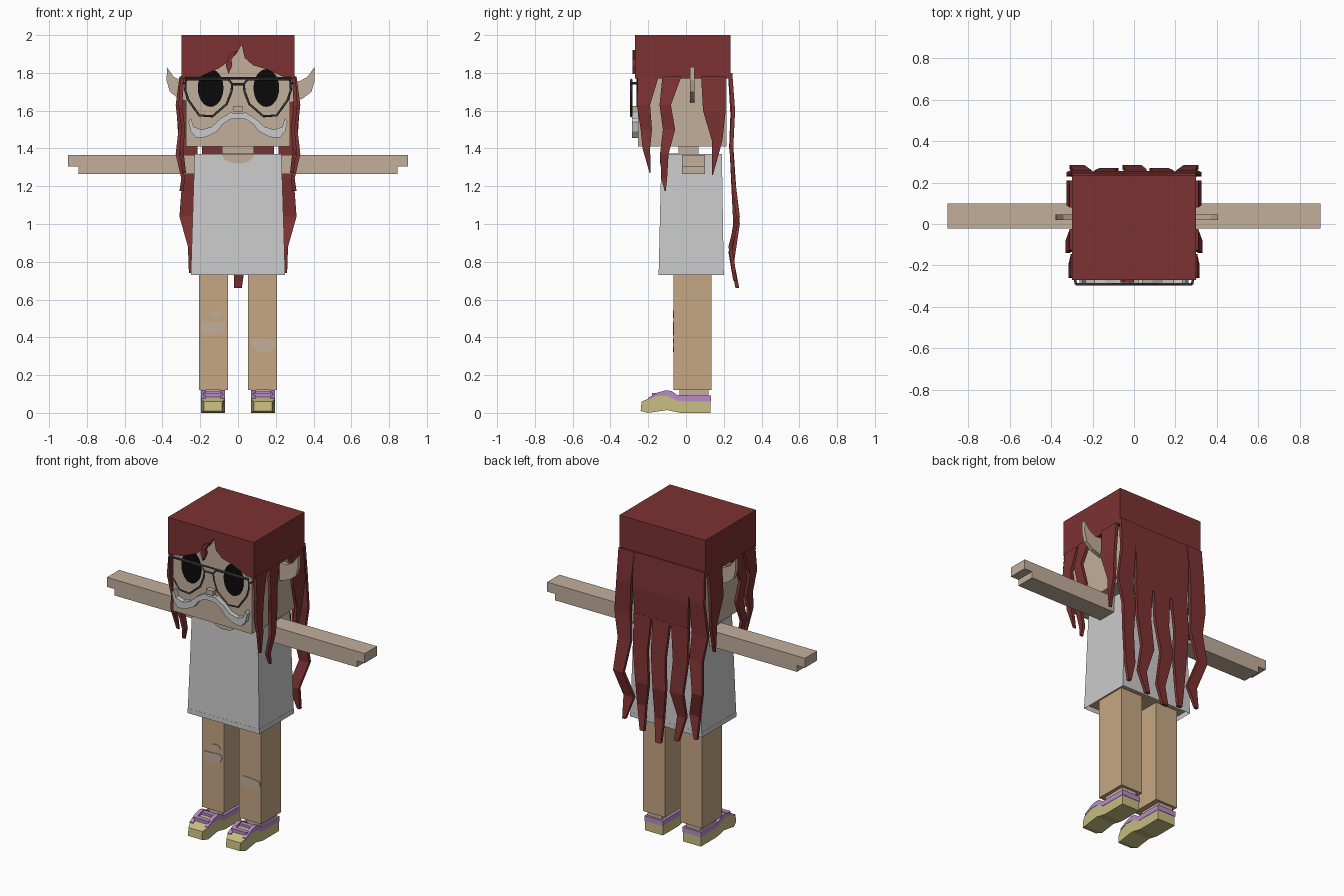
import bpy, bmesh, math
from mathutils import Vector

cube = bpy.data.objects.get("Cube")
if cube:
    bpy.data.objects.remove(cube, do_unlink=True)


def material(name, r, g, b):
    m = bpy.data.materials.new(name)
    m.use_nodes = True
    m.diffuse_color = (r, g, b, 1)
    bsdf = next(n for n in m.node_tree.nodes if n.type == 'BSDF_PRINCIPLED')
    bsdf.inputs["Base Color"].default_value = (r, g, b, 1)
    bsdf.inputs["Roughness"].default_value = 0.9
    return m


HAIR = material("dark red hair", .205, .032, .032)
SKIN = material("beige skin", .54, .43, .33)
TAN = material("tan trousers", .565, .39, .23)
GREY = material("light grey cloth", .6, .6, .6)
BLACK = material("black eyes", .003, .003, .003)
FRAME = material("dark grey frame", .06, .06, .07)
PURPLE = material("lilac trim", .48, .26, .58)
YELLOW = material("pale yellow shoe", .58, .51, .22)


def finish(name, bm, *mats):
    bmesh.ops.recalc_face_normals(bm, faces=bm.faces)
    me = bpy.data.meshes.new(name)
    bm.to_mesh(me)
    bm.free()
    for m in mats:
        me.materials.append(m)
    ob = bpy.data.objects.new(name, me)
    bpy.context.collection.objects.link(ob)
    return ob


def loft(name, rings, mat):
    """Skin a list of matching point loops and cap both ends."""
    bm = bmesh.new()
    loops = [[bm.verts.new(p) for p in ring] for ring in rings]
    n = len(loops[0])
    for a, b in zip(loops, loops[1:]):
        for i in range(n):
            j = (i + 1) % n
            bm.faces.new((a[i], a[j], b[j], b[i]))
    bm.faces.new(loops[0])
    bm.faces.new(loops[-1])
    return finish(name, bm, mat)


def prism(name, pts, axis, lo, hi, mat):
    """Extrude an outline: (y, z) points along x, or (x, z) points along y."""
    def place(p, d):
        return (d, p[0], p[1]) if axis == 'x' else (p[0], d, p[1])
    return loft(name, [[place(p, d) for p in pts] for d in (lo, hi)], mat)


def box(name, x, y, z, mat):
    return prism(name, [(x[0], z[0]), (x[1], z[0]), (x[1], z[1]), (x[0], z[1])],
                 'y', y[0], y[1], mat)


def strand(name, path, mat, side=None, thick=.02):
    """Tapered ribbon; path rows are (along, z, width, offset)."""
    rings = []
    for u, z, w, d in path:
        h = max(w, .006) / 2
        sec = [(u - h, d), (u + h, d), (u + h, d + thick), (u - h, d + thick)]
        rings.append([(side * b, a, z) if side else (a, b, z) for a, b in sec])
    return loft(name, rings, mat)


def mirrored(pts, s):
    return [(s * p[0],) + tuple(p[1:]) for p in pts]


def ellipse(cx, cz, rx, rz, start=0, sweep=2 * math.pi, n=24):
    return [(cx + rx * math.cos(start + sweep * i / n), cz + rz * math.sin(start + sweep * i / n))
            for i in range(n + (sweep < 6))]


# Head, eyes, nose and neck
box("head", (-.275, .275), (-.255, .215), (1.41, 1.98), SKIN)
box("neck", (-.085, .085), (-.04, .065), (1.3, 1.43), SKIN)
box("nose", (-.025, .025), (-.285, -.25), (1.595, 1.625), SKIN)
for x, label in ((-.145, "right"), (.15, "left")):
    prism(label + "_eye", ellipse(x, 1.72, .068, .1), 'y', -.261, -.254, BLACK)

# Pointed ears
ear = [(.255, 1.64), (.33, 1.665), (.375, 1.7), (.392, 1.76), (.39, 1.83), (.355, 1.78), (.31, 1.755), (.255, 1.76)]
for s, label in ((1, "left"), (-1, "right")):
    prism(label + "_ear", [(s * x + .014, z) for x, z in ear], 'y', .02, .045, SKIN)

# Moustache
half = [(0, 1.585), (.04, 1.59), (.09, 1.56), (.14, 1.515), (.19, 1.5), (.235, 1.515), (.25, 1.56),
        (.262, 1.54), (.25, 1.49), (.22, 1.455), (.17, 1.46), (.11, 1.49), (.08, 1.53), (.04, 1.555), (0, 1.56)]
prism("moustache", half + mirrored(half[1:-1], -1)[::-1], 'y', -.285, -.25, GREY)


# Glasses
def wire(name, pts, closed):
    cu = bpy.data.curves.new(name, 'CURVE')
    cu.dimensions = '3D'
    cu.bevel_depth = .006
    cu.bevel_resolution = 0
    sp = cu.splines.new('POLY')
    sp.points.add(len(pts) - 1)
    for p, co in zip(sp.points, pts):
        p.co = (*co, 1)
    sp.use_cyclic_u = closed
    tmp = bpy.data.objects.new(name + "_path", cu)
    bpy.context.collection.objects.link(tmp)
    bpy.context.view_layer.update()
    me = bpy.data.meshes.new_from_object(tmp)
    bpy.data.objects.remove(tmp, do_unlink=True)
    me.materials.clear()
    me.materials.append(FRAME)
    bpy.context.collection.objects.link(bpy.data.objects.new(name, me))


rim = [(.275, 1.765), (.28, 1.71), (.262, 1.655), (.205, 1.575), (.135, 1.57), (.06, 1.635), (.035, 1.7), (.03, 1.74), (.05, 1.765)]
for s, label in ((1, "left"), (-1, "right")):
    wire(label + "_rim", [(s * x, -.29, z) for x, z in rim], True)
    wire(label + "_temple", [(s * .28, -.29, 1.745), (s * .29, -.24, 1.745)], False)
wire("bridge", [(-.03, -.29, 1.74), (.03, -.29, 1.74)], False)
wire("brow_bar", [(-.28, -.29, 1.772), (.28, -.29, 1.772)], False)

# Hair cap with parted fringe
box("hair_cap", (-.3, .3), (-.25, .235), (1.77, 2), HAIR)
fringe = [(-.3, 2), (-.3, 1.77), (-.2, 1.78), (-.1, 1.825), (-.05, 1.86), (-.01, 1.9), (.02, 1.95),
          (.035, 1.88), (.08, 1.84), (.15, 1.82), (.25, 1.775), (.3, 1.77), (.3, 2)]
prism("fringe", fringe, 'y', -.27, -.25, HAIR)
prism("fringe_lock", [(0, 1.92), (-.035, 1.87), (-.03, 1.84), (-.05, 1.795), (-.065, 1.84), (-.045, 1.9)],
      'y', -.283, -.26, HAIR)

# Side strands, rows of (y, z, width, x)
side_strands = {
    "front": [(-.2, 1.78, .11, .285), (-.225, 1.63, .07, .295), (-.21, 1.5, .06, .28), (-.21, 1.4, .04, .29), (-.19, 1.27, 0, .275)],
    "middle": [(-.075, 1.78, .1, .29), (-.11, 1.63, .06, .31), (-.09, 1.5, .065, .295), (-.115, 1.37, .045, .31),
               (-.115, 1.24, .03, .28), (-.11, 1.175, 0, .29)],
    "rear": [(.145, 1.78, .13, .29), (.15, 1.6, .12, .305), (.165, 1.44, .055, .295), (.14, 1.26, 0, .285)],
}
# Back strands, rows of (x, z, width, y)
outer = [(.245, 1.8, .11, .225), (.255, 1.6, .1, .24), (.27, 1.4, .11, .23), (.25, 1.24, .09, .24),
         (.275, 1.04, .07, .265), (.23, .88, .07, .225), (.25, .74, .02, .245)]
inner = [(.13, 1.42, .12, .23), (.14, 1.2, .1, .24), (.12, 1.0, .09, .25), (.14, .85, .06, .225), (.12, .7, .03, .25)]
for s, label in ((1, "left"), (-1, "right")):
    for name, path in side_strands.items():
        strand(f"{label}_{name}_strand", path, HAIR, side=s)
    strand(label + "_outer_back_strand", mirrored(outer, s), HAIR)
    strand(label + "_inner_back_strand", mirrored(inner, s), HAIR)
strand("back_hair_panel", [(0, 1.8, .4, .222), (0, 1.58, .39, .235), (0, 1.4, .37, .228)], HAIR)
strand("centre_back_strand", [(0, 1.42, .12, .23), (.01, 1.2, .1, .245), (-.01, 1.0, .09, .265),
                              (.01, .8, .06, .235), (0, .66, .04, .262)], HAIR)

# Shirt: tapered block with a recessed hem
bm = bmesh.new()
rings = [[bm.verts.new((sx * w, y, z)) for sx, y in ((-1, f), (1, f), (1, b), (-1, b))]
         for w, f, b, z in ((.25, -.145, .2, .73), (.23, -.13, .19, 1.37))]
for i in range(4):
    j = (i + 1) % 4
    bm.faces.new((rings[0][i], rings[0][j], rings[1][j], rings[1][i]))
bm.faces.new(rings[1])
hem = bm.faces.new(rings[0][::-1])
bmesh.ops.inset_region(bm, faces=[hem], thickness=.015)
ext = bmesh.ops.extrude_discrete_faces(bm, faces=[hem])["faces"][0]
ext.material_index = 1
bmesh.ops.translate(bm, verts=ext.verts, vec=Vector((0, 0, .03)))
finish("shirt", bm, GREY, TAN)
prism("neckline", ellipse(0, 1.37, .085, .05, math.pi, math.pi, 10), 'y', -.138, -.125, SKIN)
box("collar_opening", (-.085, .085), (-.13, .065), (1.365, 1.373), SKIN)

# Arms, legs and shoes
arm = [(.2, 1.265), (.845, 1.265), (.845, 1.305), (.9, 1.305), (.9, 1.365), (.2, 1.365)]
sole = [(.13, 0), (.13, .065), (-.04, .065), (-.1, .1), (-.15, .098), (-.2, .075), (-.235, .06), (-.24, .01), (-.2, 0),
        (-.1, .015), (-.03, 0)]
trim = [(.133, .06), (.133, .092), (-.045, .094), (-.075, .115), (-.105, .12), (-.15, .108), (-.2, .08),
        (-.2, .07), (-.15, .09), (-.1, .09), (-.04, .062)]
for s, label in ((1, "left"), (-1, "right")):
    prism(label + "_arm", mirrored(arm, s), 'y', -.022, .1, SKIN)
    box(label + "_leg", (s * .052, s * .207), (-.065, .135), (.12, .77), TAN)
    box(label + "_ankle", (s * .085, s * .185), (-.035, .12), (.05, .13), SKIN)
    shoe = prism(label + "_shoe", sole, 'x', s * .07, s * .195, YELLOW)
    for v in shoe.data.vertices:  # narrow toe
        if v.co.y < -.21:
            v.co.x = s * .1325 + (v.co.x - s * .1325) * .78
    for edge, (a, b) in {"inner": (.068, .092), "outer": (.173, .197)}.items():
        prism(f"{label}_{edge}_shoe_trim", trim, 'x', s * a, s * b, PURPLE)
    box(label + "_heel_trim", (s * .07, s * .195), (.11, .133), (.06, .092), PURPLE)
    for y, z in ((-.165, .096), (-.1, .106)):
        box(label + "_lace", (s * .08, s * .185), (y - .015, y + .015), (z - .02, z + .008), PURPLE)

# Torn knee openings
tears = {
    "right_knee_tear": [(-.19, .48), (-.203, .45), (-.19, .42), (-.14, .41), (-.08, .43), (-.062, .465), (-.08, .485), (-.14, .48)],
    "right_small_tear": [(-.145, .51), (-.13, .535), (-.1, .543), (-.075, .52), (-.1, .515), (-.12, .502)],
    "left_knee_tear": [(.06, .38), (.08, .395), (.14, .392), (.195, .385), (.205, .35), (.17, .325), (.12, .322), (.08, .345)],
}
for name, pts in tears.items():
    prism(name, pts, 'y', -.069, -.062, SKIN)
